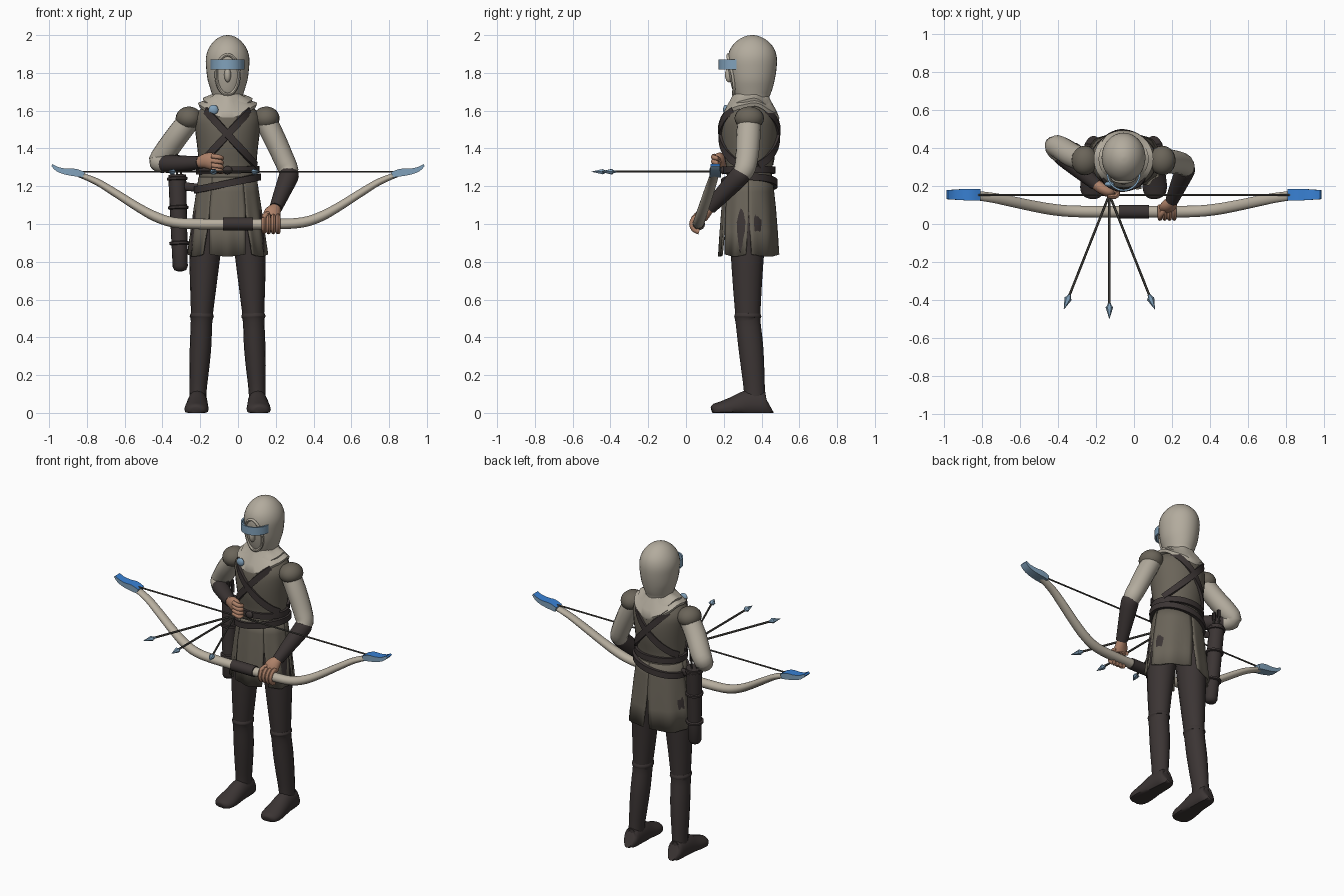
import bpy, bmesh, math
from mathutils import Vector

if "Cube" in bpy.data.objects:
    bpy.data.objects.remove(bpy.data.objects["Cube"])

CX, CY = -0.055, 0.335      # body axis
TAU = math.tau


def material(name, rgb):
    m = bpy.data.materials.new(name)
    m.diffuse_color = (*rgb, 1)
    m.use_nodes = True
    m.node_tree.nodes["Principled BSDF"].inputs["Base Color"].default_value = m.diffuse_color
    return m


PALE = material("pale_cloth", (0.45, 0.41, 0.34))
TAUPE = material("taupe_cloth", (0.145, 0.128, 0.10))
LEATHER = material("dark_leather", (0.044, 0.035, 0.034))
SKIN = material("skin", (0.42, 0.22, 0.14))
STEEL = material("pale_blue", (0.22, 0.36, 0.50))
BLUE = material("bright_blue", (0.04, 0.22, 0.66))
CORD = material("grey_cord", (0.075, 0.07, 0.06))
WOOD = material("cream_wood", (0.48, 0.43, 0.35))


def make(name, bm, mat, angle=45):
    bmesh.ops.recalc_face_normals(bm, faces=bm.faces)
    me = bpy.data.meshes.new(name)
    bm.to_mesh(me)
    bm.free()
    me.materials.append(mat)
    me.shade_smooth()
    me.set_sharp_from_angle(angle=math.radians(angle))
    ob = bpy.data.objects.new(name, me)
    bpy.context.collection.objects.link(ob)
    return ob


def skin_rings(name, rings, mat, closed=False, wrap=True, caps=True):
    bm = bmesh.new()
    vs = [[bm.verts.new(p) for p in r] for r in rings]
    n = len(vs[0])
    for i in range(len(vs) if closed else len(vs) - 1):
        a, b = vs[i], vs[(i + 1) % len(vs)]
        for j in range(n if wrap else n - 1):
            k = (j + 1) % n
            bm.faces.new((a[j], a[k], b[k], b[j]))
    if caps and wrap and not closed:
        bm.faces.new(vs[0])
        bm.faces.new(vs[-1])
    return make(name, bm, mat)


def spline(rows, k):
    """Catmull-Rom resampling of rows (x, y, z, ra, rb)."""
    if k < 2:
        return rows
    out, last = [], len(rows) - 1
    for i in range(last):
        q = [rows[max(0, min(last, i + d))] for d in (-1, 0, 1, 2)]
        for s in range(k):
            t = s / k
            out.append(tuple(0.5 * (2 * b + (c - a) * t + (2 * a - 5 * b + 4 * c - d) * t * t
                                    + (3 * b - a - 3 * c + d) * t ** 3) for a, b, c, d in zip(*q)))
    return out + [rows[-1]]


def sweep(name, rows, mat, ref=(0, 1, 0), n=16, k=3, box=False, closed=False, floor=None):
    """Sweep an ellipse or box; ref is a direction or a function of the point."""
    rows = rows if closed else spline(rows, k)
    pts = [Vector(r[:3]) for r in rows]
    m, rings = len(pts), []
    n, ph, sc = (4, TAU / 8, math.sqrt(2)) if box else (n, 0, 1)
    for i, (p, r) in enumerate(zip(pts, rows)):
        a, b = (pts[i - 1], pts[(i + 1) % m]) if closed else (pts[max(i - 1, 0)], pts[min(i + 1, m - 1)])
        t = (b - a).normalized()
        u = Vector(ref(p) if callable(ref) else ref).cross(t).normalized()
        v = t.cross(u)
        ring = [p + u * (r[3] * sc * math.cos(ph + TAU * j / n)) + v * (r[4] * sc * math.sin(ph + TAU * j / n))
                for j in range(n)]
        if floor is not None:
            for q in ring:
                q.z = max(q.z, floor)
        rings.append(ring)
    return skin_rings(name, rings, mat, closed)


def ball(name, loc, size, mat):
    bm = bmesh.new()
    bmesh.ops.create_uvsphere(bm, u_segments=20, v_segments=12, radius=1)
    for v in bm.verts:
        v.co = Vector(loc) + Vector(c * s for c, s in zip(v.co, size))
    return make(name, bm, mat)


def outward(p):
    return (p.x - CX, p.y - CY, 0)


def on_body(prof, dx, z, sign, off):
    """Point on an elliptical body profile of (z, rx, ry)."""
    for (z0, a0, b0), (z1, a1, b1) in zip(prof, prof[1:]):
        if z <= z1:
            break
    t = (z - z0) / (z1 - z0)
    rx, ry = a0 + (a1 - a0) * t + off, b0 + (b1 - b0) * t + off
    return CX + dx, CY + sign * ry * math.sqrt(max(0.0, 1 - (dx / rx) ** 2)), z


# Torso and hooded head
TORSO = [(1.2, .15, .118), (1.3, .152, .122), (1.4, .16, .142), (1.5, .172, .15),
         (1.57, .172, .14), (1.63, .12, .11), (1.66, .06, .07)]
HEAD = [(1.6, .095, .11), (1.66, .078, .09), (1.71, .09, .105), (1.76, .105, .118), (1.82, .113, .128),
        (1.88, .115, .13), (1.93, .1, .115), (1.97, .07, .08), (1.993, .035, .04), (2.0, .005, .005)]
sweep("torso", [(CX, CY, z, a, b) for z, a, b in TORSO], TAUPE, n=32)
sweep("hood", [(CX, CY + .016, z, a, b) for z, a, b in HEAD], PALE, n=32)

# Hood opening rim, mask nose and curved visor
rim = []
for i in range(32):
    a = TAU * i / 32
    x, y, z = on_body(HEAD, .06 * math.cos(a), 1.79 + .105 * math.sin(a), -1, .002)
    rim.append((x, y + .016, z, .009, .009))
sweep("hood_rim", rim, PALE, n=8, closed=True)
ball("mask_nose", (CX, .228, 1.79), (.018, .022, .04), PALE)
sweep("visor", [(CX + .085 * math.cos(a), .268 + .09 * math.sin(a), 1.845, .005, .026)
                for a in [math.pi * (1 + i / 20) for i in range(21)]], STEEL, ref=(0, 0, 1), k=1, box=True)

# Draped cowl, high over the shoulders and low at front and back
for name, g, dz in (("cowl", 1.0, 0), ("cowl_fold", .84, .025)):
    rings = []
    for rx, ry, z, dip in ((.075, .09, 1.69, 0), (.095, .11, 1.66, .01), (.13, .135, 1.65, .045),
                           (.157, .152, 1.64, .075), (.15, .145, 1.622, .075), (.09, .1, 1.62, .03)):
        rings.append([(CX + g * rx * math.cos(a), CY + .008 + g * ry * math.sin(a),
                       z + dz - dip * math.sin(a) ** 2 + .004 * math.sin(7 * a))
                      for a in [TAU * j / 40 for j in range(40)]])
    skin_rings(name, rings, PALE)
ball("brooch", (-.13, .21, 1.605), (.026, .014, .026), STEEL)

# Tunic skirt made of separate flaring panels
SLITS = [0, 90, 180, 238, 302, 360]
for a0, a1 in zip(SLITS, SLITS[1:]):
    rings = []
    for z, rx, ry, gap in ((1.25, .154, .126, 0), (1.17, .165, .134, 0), (1.08, .178, .143, 0),
                           (.96, .193, .151, 3), (.84, .21, .158, 6)):
        rings.append([])
        for j in range(13):
            f = j / 12
            a = math.radians(a0 + gap + (a1 - a0 - 2 * gap) * f)
            w = 1 + .03 * math.cos(f * 2 * TAU) * (1.25 - z) / .4
            rings[-1].append((CX + rx * w * math.cos(a), CY - .003 + ry * w * math.sin(a),
                              z - .012 * (z < .9) * math.sin(f * math.pi)))
    ob = skin_rings("skirt_panel", rings, TAUPE, wrap=False)
    ob.modifiers.new("cloth", "SOLIDIFY").thickness = .01

# Belts and crossed chest straps
for name, z, tilt, rx, ry in (("waist_belt", 1.285, .004, .158, .128), ("hip_belt", 1.215, .035, .168, .14)):
    sweep(name, [(CX + rx * math.cos(a), CY + ry * math.sin(a), z + tilt * math.cos(a), .018, .01)
                 for a in [TAU * i / 40 for i in range(40)]], LEATHER, ref=outward, box=True, closed=True)
ball("belt_buckle", (CX, CY - .14, 1.285), (.025, .012, .022), LEATHER)
for s in (-1, 1):
    for sign in (-1, 1):
        rows = []
        for i in range(13):
            f = i / 12
            rows.append((*on_body(TORSO, s * (-.115 + .265 * f), 1.6 - .29 * f, sign, .006 + .002 * s), .019, .008))
        sweep("chest_strap", rows, LEATHER, ref=outward, k=1, box=True)

# Shoulders, legs, boots and feet
for s in (-1, 1):
    ball("shoulder_cap", (CX + s * .205, CY, 1.56), (.07, .078, .062), TAUPE)
    sweep("leg", [(CX + s * d, y, z, a, b) for d, y, z, a, b in (
        (.08, .33, 1.15, .075, .1), (.105, .328, 1.0, .085, .1), (.12, .325, .84, .082, .088),
        (.13, .325, .65, .068, .075), (.137, .328, .5, .056, .065))], LEATHER)
    sweep("boot", [(CX + s * d, y, z, a, b) for d, y, z, a, b in (
        (.137, .327, .528, .058, .066), (.137, .327, .51, .064, .072), (.138, .328, .485, .057, .066),
        (.143, .342, .36, .057, .066), (.149, .352, .25, .053, .062), (.156, .362, .12, .045, .056),
        (.158, .365, .03, .045, .06))], LEATHER)
    sweep("foot", [(CX + s * d, y, z, a, b) for d, y, z, a, b in (
        (.158, .44, .045, .03, .05), (.158, .42, .04, .048, .07), (.159, .34, .045, .054, .078),
        (.162, .26, .03, .06, .06), (.165, .19, .02, .064, .042), (.167, .15, .015, .05, .033),
        (.168, .137, .012, .025, .02))], LEATHER, ref=(0, 0, 1), floor=0)

# Sleeves and bracers of the drawing arm and the bow arm
sweep("drawing_sleeve", [(-.25, .335, 1.56, .058, .062), (-.32, .36, 1.47, .06, .064), (-.385, .4, 1.38, .06, .062),
                         (-.418, .412, 1.335, .054, .056), (-.4, .38, 1.32, .05, .05),
                         (-.35, .335, 1.32, .04, .04)], PALE, ref=(.6, .8, 0))
sweep("drawing_bracer", [(-.39, .37, 1.318, .046, .044), (-.37, .352, 1.318, .05, .047), (-.29, .285, 1.32, .044, .042),
                         (-.2, .21, 1.325, .034, .034)], LEATHER, ref=(0, 0, 1))
sweep("bow_sleeve", [(.14, .335, 1.56, .058, .062), (.19, .33, 1.46, .058, .064), (.24, .322, 1.35, .055, .06),
                     (.268, .305, 1.28, .052, .055), (.262, .26, 1.235, .04, .04)], PALE)
sweep("bow_bracer", [(.272, .295, 1.27, .048, .05), (.268, .28, 1.25, .052, .054), (.235, .205, 1.17, .044, .046),
                     (.2, .125, 1.085, .034, .036)], LEATHER)

# Hands with curled fingers
sweep("bow_palm", [(.203, .13, 1.09, .026, .026), (.185, .1, 1.06, .045, .032), (.175, .085, 1.035, .045, .03)], SKIN)
sweep("drawing_palm", [(-.21, .215, 1.325, .028, .028), (-.165, .185, 1.335, .03, .042),
                       (-.13, .17, 1.33, .028, .044), (-.105, .17, 1.325, .015, .025)], SKIN, ref=(0, 0, 1))
for i in range(4):
    x = .137 + .025 * i
    sweep("bow_finger", [(x, .072 + .042 * math.cos(a), 1.0 + .042 * math.sin(a), .0135, .0125)
                         for a in [.9 + j * .75 for j in range(6)]], SKIN, ref=(1, 0, 0), n=8, k=2)
    z = 1.36 - .024 * i
    sweep("drawing_finger", [(-.14, .15, z, .013, .013), (-.1, .145, z - .006, .013, .013),
                             (-.085, .165, z - .012, .012, .012), (-.11, .175, z - .014, .01, .01)],
          SKIN, ref=(0, 0, 1), n=8)
sweep("bow_thumb", [(.18, .1, 1.06, .015, .015), (.15, .06, 1.05, .014, .014), (.135, .035, 1.03, .01, .01)],
      SKIN, n=8)

# Recurve bow: grip, limbs, two-tone tips and string
sweep("bow_grip", [(x, .065, 1.0, .036, .034) for x in (-.08, 0, .08)], LEATHER, ref=(0, 0, 1), k=1)
for s in (-1, 1):
    sweep("bow_limb", [(s * x, .065 + (z - 1) * .33, z, a, b) for x, z, a, b in (
        (.0, 1.0, .03, .028), (.2, 1.0, .031, .028), (.34, 1.008, .03, .027), (.44, 1.04, .03, .026),
        (.54, 1.095, .029, .023), (.65, 1.165, .028, .021), (.75, 1.225, .026, .018),
        (.85, 1.265, .024, .014))], WOOD, ref=(0, 0, 1))
    tip = sweep("bow_tip", [(s * x, .155, z, a, b) for x, z, a, b in (
        (.815, 1.26, .03, .015), (.86, 1.272, .031, .02), (.91, 1.277, .029, .016),
        (.955, 1.29, .026, .012), (.985, 1.312, .024, .006))], STEEL, ref=(0, 0, 1), box=True)
    tip.data.materials.append(BLUE)
    for f in tip.data.polygons:
        f.material_index = int(f.normal.z > .6)
sweep("bow_string", [(x, .153, 1.277, .005, .005) for x in (-.87, 0, .87)], CORD, ref=(0, 0, 1), n=6, k=1)

# Three nocked arrows fanning forward
for x, y in ((-.37, -.45), (-.13, -.5), (.11, -.45)):
    a, b = Vector((-.13, .155, 1.277)), Vector((x, y, 1.277))
    d = (b - a).normalized()
    sweep("arrow_shaft", [(*p, .0065, .0065) for p in (a, b - d * .05)], CORD, ref=(0, 0, 1), n=6, k=1)
    sweep("arrow_head", [(*(b - d * l), r, r * .8) for l, r in ((.085, .007), (.07, .012), (.06, .02), (0, .001))],
          STEEL, ref=(0, 0, 1), n=6, k=1)

# Hip quiver with bands and spare arrows
top, low = Vector((-.322, .378, 1.26)), Vector((-.305, .342, .75))
axis = top - low
sweep("quiver", [(*(low + axis * f), r, r) for f, r in (
    (0, .015), (.012, .031), (.05, .04), (.27, .042), (.6, .045), (.95, .047), (1, .047), (1, .038), (.97, .036))],
    LEATHER, k=1)
for f in (.29, .66, .96):
    sweep("quiver_band", [(*(low + axis * (f + d)), r, r) for d, r in (
        (-.02, .045), (-.012, .054), (.012, .054), (.02, .045))], LEATHER, k=1)
sweep("quiver_hanger", [(-.29, .36, 1.2, .012, .022), (-.2, .34, 1.19, .012, .022)], LEATHER, ref=(0, 0, 1), k=1)
for i in range(4):
    p = top + Vector((.02 * math.cos(i * TAU / 4), .02 * math.sin(i * TAU / 4), -.05))
    h = .14 + .02 * (i % 2)
    sweep("spare_arrow", [(p.x, p.y, p.z + f, .005, .005) for f in (0, h)], CORD, n=6, k=1)
    for w in ((.012, .002), (.002, .012)):
        sweep("fletching", [(p.x, p.y, p.z + f, *w) for f in (h - .05, h - .005)], LEATHER, k=1, box=True)
